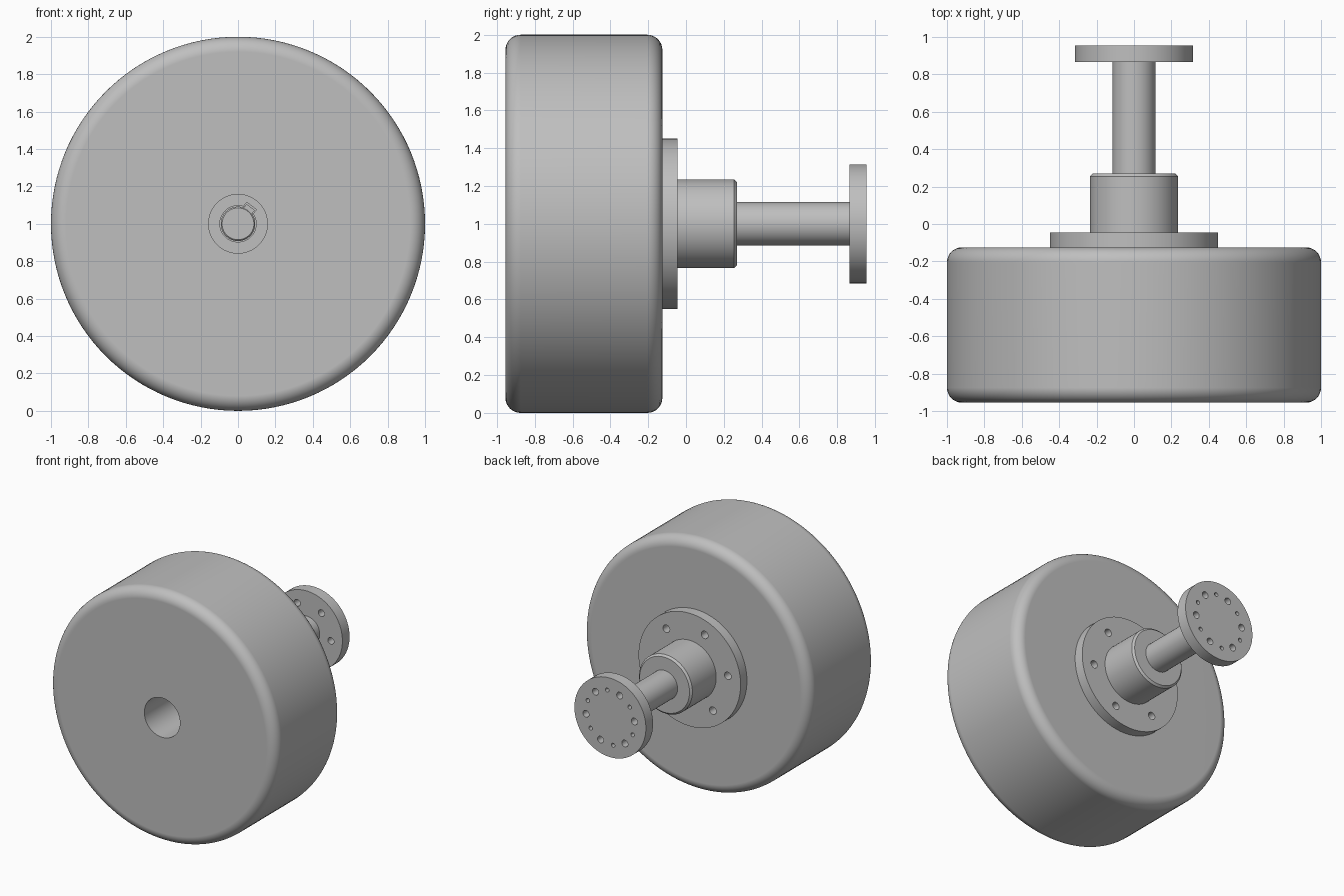
import bpy
import bmesh
from math import cos, sin, pi, radians
from mathutils import Matrix, Vector

if "Cube" in bpy.data.objects:
    bpy.data.objects.remove(bpy.data.objects["Cube"], do_unlink=True)

AXIS_Z = 1.0      # height of the axle
TURN = 53         # angle of the bolt patterns and the key

grey = bpy.data.materials.new("plain grey")
grey.use_nodes = True
grey.diffuse_color = (0.52, 0.52, 0.52, 1)
grey.node_tree.nodes["Principled BSDF"].inputs["Base Color"].default_value = grey.diffuse_color


def make_object(name, bm):
    bmesh.ops.recalc_face_normals(bm, faces=bm.faces)
    mesh = bpy.data.meshes.new(name)
    bm.to_mesh(mesh)
    bm.free()
    mesh.materials.append(grey)
    obj = bpy.data.objects.new(name, mesh)
    bpy.context.collection.objects.link(obj)
    return obj


def lathe(name, profile, steps=96):
    """Turn a closed profile of (radius, y) points about the axle."""
    bm = bmesh.new()
    verts = [bm.verts.new((r, y, AXIS_Z)) for r, y in profile]
    edges = [bm.edges.new(pair) for pair in zip(verts, verts[1:])]
    if profile[0][0] > 0:
        edges.append(bm.edges.new((verts[-1], verts[0])))
    bmesh.ops.spin(bm, geom=verts + edges, cent=(0, 0, AXIS_Z), axis=(0, 1, 0),
                   angle=2 * pi, steps=steps)
    bmesh.ops.remove_doubles(bm, verts=bm.verts, dist=0.0005)
    return make_object(name, bm)


def polar(radius, degrees, y):
    a = radians(degrees)
    return Vector((radius * cos(a), y, AXIS_Z + radius * sin(a)))


def add_bolt_circle(bm, circle, radius, y0, y1, start):
    for k in range(6):
        place = Matrix.Translation(polar(circle, start + 60 * k, (y0 + y1) / 2))
        bmesh.ops.create_cone(bm, cap_ends=True, segments=24, radius1=radius, radius2=radius,
                              depth=y1 - y0, matrix=place @ Matrix.Rotation(pi / 2, 4, "X"))


def add_key_box(bm, circle, width, height, y0, y1):
    place = Matrix.Translation(polar(circle, TURN, (y0 + y1) / 2))
    place = place @ Matrix.Rotation(-radians(TURN), 4, "Y")
    size = Matrix.Diagonal((height, y1 - y0, width, 1))
    bmesh.ops.create_cube(bm, size=1, matrix=place @ size)


def cut(obj, bm):
    cutter = make_object("cutter", bm)
    cutter.hide_render = True
    mod = obj.modifiers.new("holes", "BOOLEAN")
    mod.operation = "DIFFERENCE"
    mod.solver = "EXACT"
    mod.object = cutter
    bpy.context.view_layer.objects.active = obj
    bpy.ops.object.modifier_apply(modifier=mod.name)
    bpy.data.objects.remove(cutter, do_unlink=True)


def smooth(obj):
    bpy.ops.object.select_all(action="DESELECT")
    obj.select_set(True)
    bpy.context.view_layer.objects.active = obj
    bpy.ops.object.shade_smooth_by_angle(angle=radians(30))
    mod = obj.modifiers.new("even shading", "WEIGHTED_NORMAL")
    mod.keep_sharp = True


# Wheel: wide drum with rounded rims and a bore
front, back, fillet, bore = -0.955, -0.125, 0.08, 0.157
arc = [radians(90 * i / 8) for i in range(9)]
rim = [(1 - fillet + fillet * sin(a), front + fillet - fillet * cos(a)) for a in arc]
rim += [(1 - fillet + fillet * cos(a), back - fillet + fillet * sin(a)) for a in arc]
wheel = lathe("wheel", [(bore, front)] + rim + [(bore, back)], 128)

# Hub: bolted flange and a chamfered sleeve with a keyway
hub = lathe("hub", [(0.097, -0.125), (0.45, -0.125), (0.45, -0.045), (0.235, -0.045),
                    (0.235, 0.255), (0.22, 0.27), (0.097, 0.27)])
holes = bmesh.new()
add_bolt_circle(holes, 0.34, 0.03, -0.2, 0.0, TURN)
add_key_box(holes, 0.1, 0.065, 0.04, -0.2, 0.1)
cut(hub, holes)

# Axle: keyed end inside the hub, thicker shaft behind it
axle = lathe("axle", [(0, -0.125), (0.085, -0.125), (0.092, -0.118), (0.092, 0.26),
                      (0.115, 0.26), (0.115, 0.875), (0, 0.875)], 64)
box = bmesh.new()
add_key_box(box, 0.097, 0.055, 0.03, -0.122, 0.1)
key = make_object("key", box)

# Mounting plate: through holes alternating with small blind ones
plate = lathe("mounting_plate", [(0, 0.865), (0.315, 0.865), (0.315, 0.955), (0, 0.955)])
holes = bmesh.new()
add_bolt_circle(holes, 0.215, 0.027, 0.8, 1.0, TURN)
add_bolt_circle(holes, 0.215, 0.016, 0.9, 1.0, TURN + 30)
cut(plate, holes)

for part in (wheel, hub, axle, plate):
    smooth(part)
